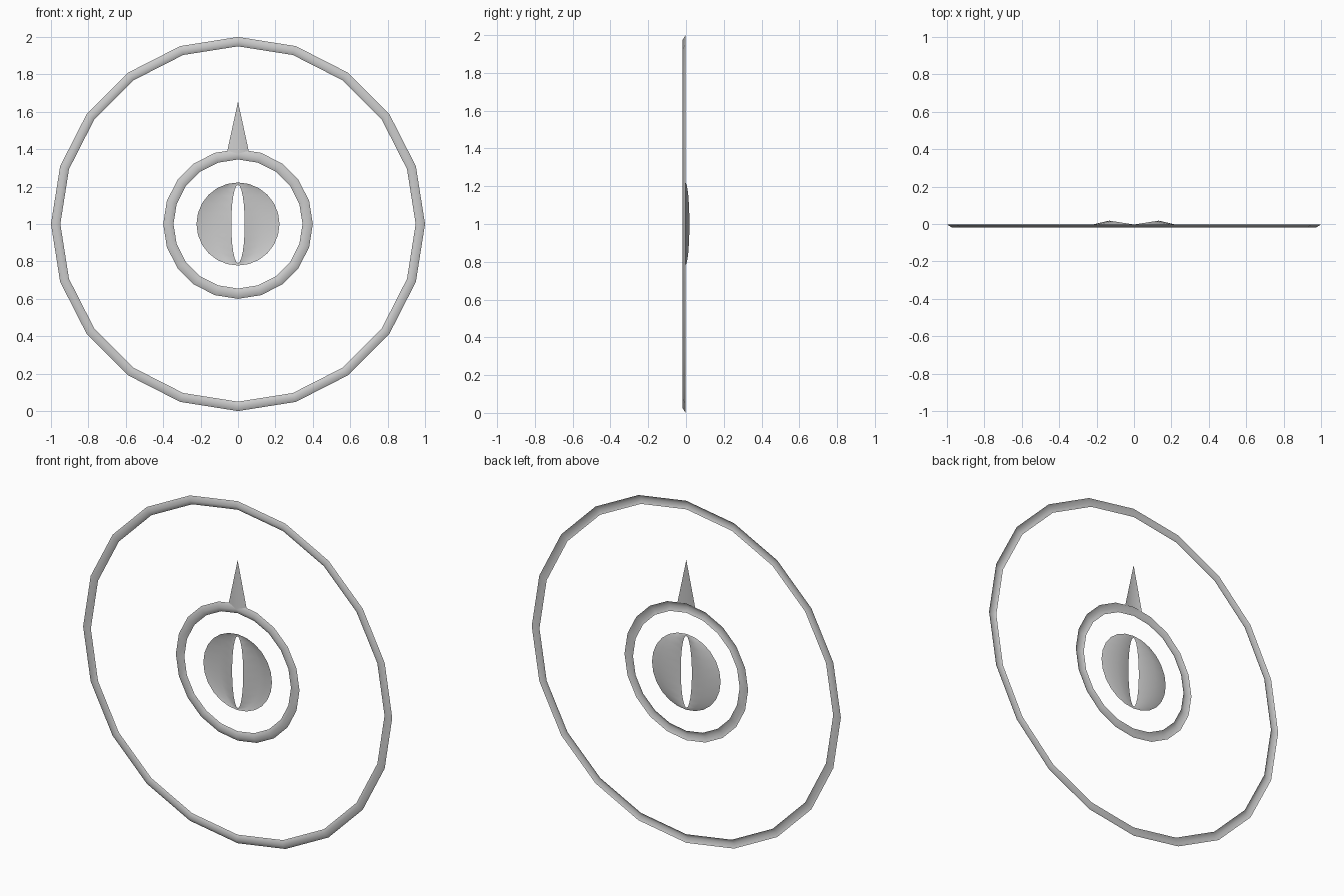
import bpy, bmesh
from math import sin, cos, pi

if "Cube" in bpy.data.objects:
    bpy.data.objects.remove(bpy.data.objects["Cube"])

CZ = 1.0               # height of the common centre
BACK, FRONT, DOME = -0.003, -0.018, 0.018


def make(name, verts, faces, smooth=True):
    me = bpy.data.meshes.new(name)
    me.from_pydata(verts, [], faces)
    bm = bmesh.new()
    bm.from_mesh(me)
    bmesh.ops.remove_doubles(bm, verts=bm.verts, dist=1e-5)
    bmesh.ops.recalc_face_normals(bm, faces=bm.faces)
    bm.to_mesh(me)
    bm.free()
    for p in me.polygons:
        p.use_smooth = smooth
    ob = bpy.data.objects.new(name, me)
    bpy.context.collection.objects.link(ob)
    return ob


def ring(name, outer, inner, n=20):
    # open-backed ridge profile swept round the centre
    prof = [(outer, BACK), ((outer + inner) / 2, FRONT), (inner, BACK)]
    verts = [(r * sin(2 * pi * i / n), y, CZ + r * cos(2 * pi * i / n))
             for i in range(n) for r, y in prof]
    faces = [(i * 3 + k, i * 3 + k + 1, (i + 1) % n * 3 + k + 1, (i + 1) % n * 3 + k)
             for i in range(n) for k in range(2)]
    return make(name, verts, faces)


ring("outer_ring", 1.0, 0.95)
ring("inner_ring", 0.4, 0.345)

# pointed spike on the inner ring, ridged at the front and open at the back
make("spike", [(-0.057, BACK, 1.392), (0, FRONT, 1.375), (0.057, BACK, 1.392),
               (0, BACK, 1.655)], [(0, 1, 3), (1, 2, 3)])

# two raised crescents leaving a slit between them
R, SLIT, N = 0.222, 0.036, 12
for side, name in ((-1, "eye_left"), (1, "eye_right")):
    verts, faces = [], []
    for i in range(N + 1):
        a = pi * i / N
        s, c = sin(a), cos(a)
        verts += [(side * R * s, BACK, CZ + R * c),
                  (side * 0.132 * s, BACK + (DOME - BACK) * s, CZ + 0.217 * c),
                  (side * SLIT * s, BACK, CZ + 0.210 * c)]
    for i in range(N):
        for k in range(2):
            b = i * 3 + k
            faces.append((b, b + 1, b + 4, b + 3))
    make(name, verts, faces)
